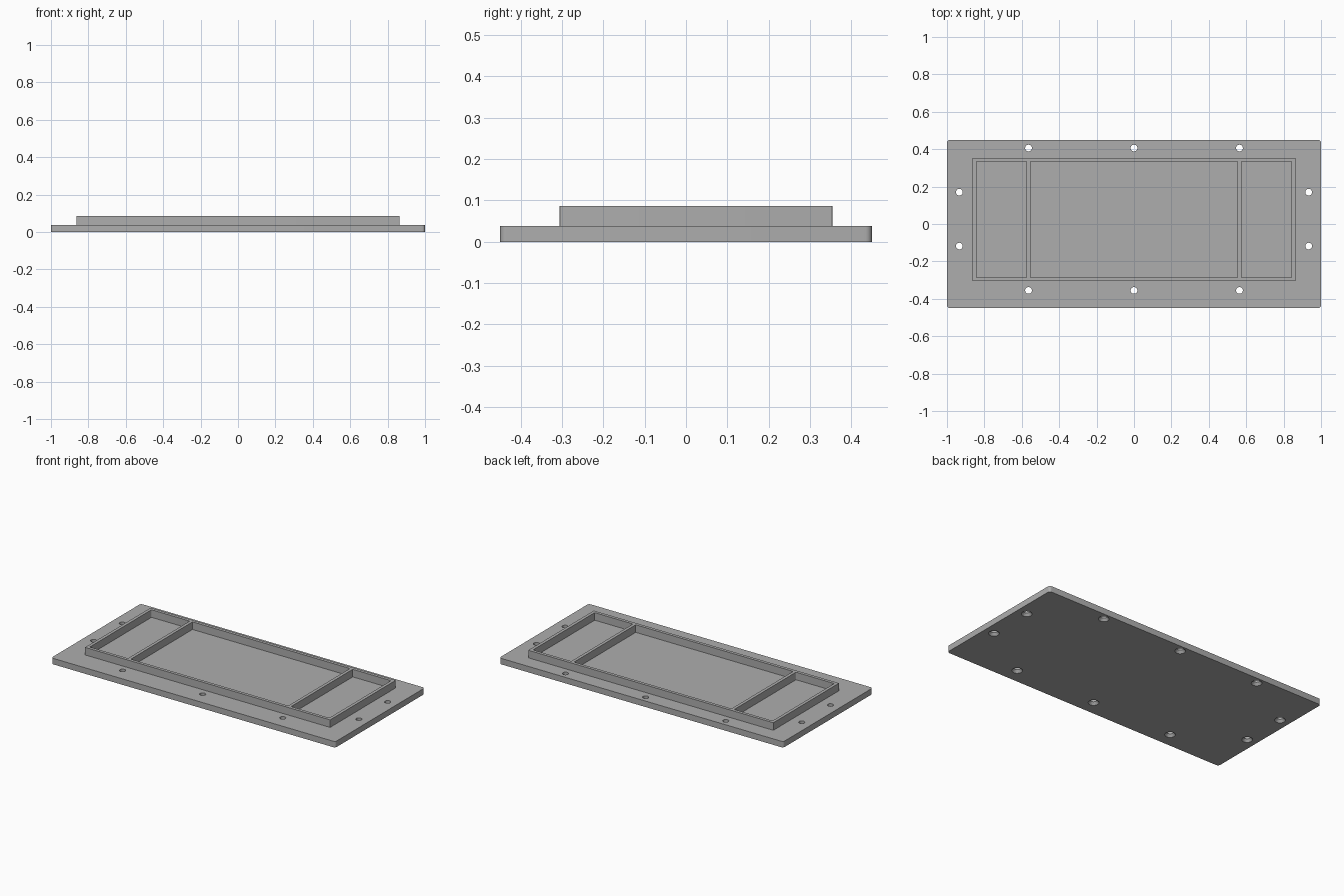
import bpy, bmesh, math
from mathutils import Matrix

if "Cube" in bpy.data.objects:
    bpy.data.objects.remove(bpy.data.objects["Cube"])

grey = bpy.data.materials.new("plain grey")
grey.use_nodes = True
grey.diffuse_color = (0.42, 0.42, 0.42, 1)
grey.node_tree.nodes["Principled BSDF"].inputs["Base Color"].default_value = (0.42, 0.42, 0.42, 1)

PLATE_TOP, RIM_TOP = 0.038, 0.086


def finish(name, bm):
    bmesh.ops.recalc_face_normals(bm, faces=bm.faces)
    mesh = bpy.data.meshes.new(name)
    bm.to_mesh(mesh)
    bm.free()
    mesh.materials.append(grey)
    obj = bpy.data.objects.new(name, mesh)
    bpy.context.collection.objects.link(obj)
    return obj


def add_slab(bm, x0, x1, y0, y1, z0, z1, radius, steps=6):
    """Upright box with rounded vertical corners."""
    corners = [(x1, y1, -1, -1), (x0, y1, 1, -1), (x0, y0, 1, 1), (x1, y0, -1, 1)]
    ring = []
    for i, (x, y, sx, sy) in enumerate(corners):
        for k in range(steps + 1):
            a = math.pi / 2 * (i + k / steps)
            ring.append((x + radius * (sx + math.cos(a)), y + radius * (sy + math.sin(a))))
    low = [bm.verts.new((x, y, z0)) for x, y in ring]
    high = [bm.verts.new((x, y, z1)) for x, y in ring]
    bm.faces.new(low[::-1])
    bm.faces.new(high)
    for i in range(len(ring)):
        j = (i + 1) % len(ring)
        bm.faces.new((low[i], low[j], high[j], high[i]))


def add_screw_hole(bm, x, y, segments=24):
    """Drill shape: wide countersink below, narrow bore above."""
    profile = [(0.034, -0.004), (0.018, 0.016), (0.018, PLATE_TOP + 0.02)]
    rings = [[bm.verts.new((x + r * math.cos(math.tau * k / segments),
                            y + r * math.sin(math.tau * k / segments), z))
              for k in range(segments)] for r, z in profile]
    bm.faces.new(rings[0][::-1])
    bm.faces.new(rings[-1])
    for a, b in zip(rings, rings[1:]):
        for k in range(segments):
            n = (k + 1) % segments
            bm.faces.new((a[k], a[n], b[n], b[k]))


def cut(obj, cutter):
    mod = obj.modifiers.new("cut", 'BOOLEAN')
    mod.operation, mod.solver, mod.object = 'DIFFERENCE', 'EXACT', cutter
    bpy.context.view_layer.objects.active = obj
    bpy.ops.object.modifier_apply(modifier=mod.name)
    bpy.data.objects.remove(cutter)
    bpy.ops.object.select_all(action='DESELECT')
    obj.select_set(True)
    bpy.ops.object.shade_smooth_by_angle(angle=math.radians(30))


# Base plate with ten countersunk screw holes
bm = bmesh.new()
add_slab(bm, -1, 1, -0.45, 0.45, 0, PLATE_TOP, 0.016)
base_plate = finish("base_plate", bm)

bm = bmesh.new()
for x in (-0.564, 0, 0.564):
    for y in (-0.355, 0.406):
        add_screw_hole(bm, x, y)
for x in (-0.934, 0.934):
    for y in (-0.118, 0.17):
        add_screw_hole(bm, x, y)
cut(base_plate, finish("hole_cutter", bm))

# Raised rim with two cross walls, leaving three pockets
bm = bmesh.new()
add_slab(bm, -0.863, 0.863, -0.306, 0.354, PLATE_TOP, RIM_TOP, 0.002)
raised_rim = finish("raised_rim", bm)

bm = bmesh.new()
for x0, x1 in ((-0.843, -0.574), (-0.554, 0.554), (0.574, 0.843)):
    add_slab(bm, x0, x1, -0.286, 0.334, 0, RIM_TOP + 0.05, 0.005)
cut(raised_rim, finish("pocket_cutter", bm))
